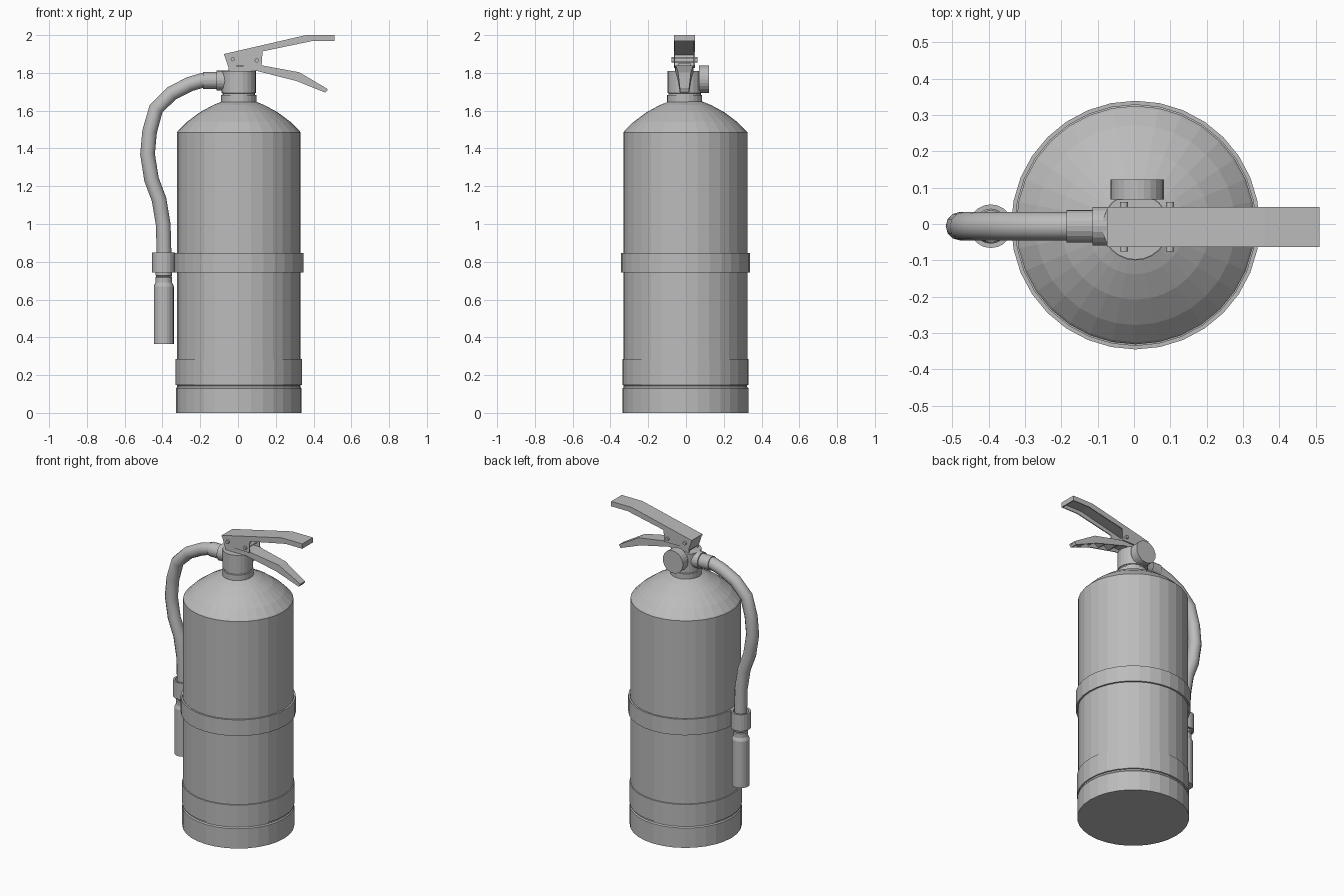
import bpy, bmesh, math
from mathutils import Matrix, Vector

if "Cube" in bpy.data.objects:
    bpy.data.objects.remove(bpy.data.objects["Cube"])

grey = bpy.data.materials.new("plain_grey")
grey.diffuse_color = (0.5, 0.5, 0.5, 1)
grey.use_nodes = True
grey.node_tree.nodes["Principled BSDF"].inputs["Base Color"].default_value = grey.diffuse_color
CX, CY = 0.004, -0.003      # tank axis
LY = -0.008                 # lever centre line


def finish(name, bm):
    bmesh.ops.recalc_face_normals(bm, faces=bm.faces)
    me = bpy.data.meshes.new(name)
    bm.to_mesh(me)
    bm.free()
    me.materials.append(grey)
    ob = bpy.data.objects.new(name, me)
    bpy.context.collection.objects.link(ob)
    return ob


def lathe(name, profile, origin=(0, 0, 0), axis='Z', n=32, closed=False):
    """Revolve (radius, height) points; caps the ends unless closed."""
    bm = bmesh.new()
    rot = {'Z': Matrix.Identity(3),
           'X': Matrix.Rotation(math.pi / 2, 3, 'Y'),
           'Y': Matrix.Rotation(-math.pi / 2, 3, 'X')}[axis]
    rings = []
    for r, h in profile:
        rings.append([bm.verts.new(rot @ Vector((r * math.cos(2 * math.pi * i / n),
                                                 r * math.sin(2 * math.pi * i / n), h))
                                   + Vector(origin)) for i in range(n)])
    pairs = list(zip(rings, rings[1:]))
    if closed:
        pairs.append((rings[-1], rings[0]))
    else:
        bm.faces.new(rings[0])
        bm.faces.new(rings[-1])
    for a, b in pairs:
        for i in range(n):
            j = (i + 1) % n
            bm.faces.new((a[i], a[j], b[j], b[i]))
    return finish(name, bm)


def prism(name, pts, y0, y1):
    """Extrude an xz outline across y; y0 and y1 are functions of x."""
    bm = bmesh.new()
    a = [bm.verts.new((x, y0(x), z)) for x, z in pts]
    b = [bm.verts.new((x, y1(x), z)) for x, z in pts]
    bm.faces.new(a)
    bm.faces.new(b)
    for i in range(len(pts)):
        j = (i + 1) % len(pts)
        bm.faces.new((a[i], a[j], b[j], b[i]))
    return finish(name, bm)


def strip(path, t):
    """Outline of a thin sheet hanging t below a path."""
    return path + [(x, z - t) for x, z in reversed(path)]


# Tank, foot ring and domed shoulder
lathe("tank", [(0.333, 0), (0.333, 0.13), (0.327, 0.137), (0.327, 0.146), (0.334, 0.148),
               (0.334, 0.285), (0.328, 0.286), (0.328, 1.485), (0.322, 1.493),
               (0.275, 1.54), (0.205, 1.592), (0.135, 1.63), (0.09, 1.648)], (CX, CY, 0))

# Strap around the tank and the clip that holds the hose
lathe("strap", [(0.342, 0.742), (0.342, 0.847), (0.331, 0.847), (0.331, 0.742)],
      (CX, CY, 0), closed=True)
lathe("hose_clip", [(0.06, 0.742), (0.06, 0.85), (0.047, 0.85), (0.047, 0.742)],
      (-0.394, -0.006, 0), n=20, closed=True)

# Valve body with neck groove
lathe("valve_body", [(0.093, 1.64), (0.093, 1.682), (0.086, 1.684), (0.086, 1.692),
                     (0.091, 1.694), (0.091, 1.81)], (CX, -0.007, 0), n=24)
prism("valve_stem", [(-0.035, 1.80), (0.06, 1.80), (0.06, 1.85), (-0.035, 1.85)],
      lambda x: LY - 0.035, lambda x: LY + 0.035)

# Gauge on the back of the valve
lathe("gauge", [(0.04, 0.05), (0.04, 0.068), (0.073, 0.068), (0.073, 0.123)],
      (0.009, 0, 1.766), 'Y', n=24)

# Hose coupling
lathe("hose_coupling", [(0.045, -0.185), (0.045, -0.114), (0.053, -0.114), (0.053, -0.05)],
      (0, -0.006, 1.759), 'X', n=20)

# Hose
path = [(-0.15, 1.762), (-0.19, 1.76), (-0.257, 1.74), (-0.354, 1.69), (-0.434, 1.61),
        (-0.468, 1.49), (-0.479, 1.37), (-0.458, 1.236), (-0.418, 1.13),
        (-0.396, 0.997), (-0.392, 0.86), (-0.392, 0.7)]
cu = bpy.data.curves.new("hose", 'CURVE')
cu.dimensions = '3D'
cu.bevel_depth = 0.039
cu.bevel_resolution = 4
cu.use_fill_caps = True
sp = cu.splines.new('POLY')
sp.points.add(len(path) - 1)
for p, (x, z) in zip(sp.points, path):
    p.co = (x, -0.006, z, 1)
cu.materials.append(grey)
bpy.context.collection.objects.link(bpy.data.objects.new("hose", cu))

# Nozzle
lathe("nozzle", [(0.053, 0.366), (0.053, 0.67), (0.044, 0.69), (0.044, 0.718),
                 (0.039, 0.722), (0.044, 0.728), (0.044, 0.742)], (-0.393, -0.006, 0), n=20)

# Upper lever: folded channel open at the bottom, with cheeks round the pins
half = 0.055
top = [(-0.074, 1.90), (0.36, 2.0), (0.51, 2.0)]
prism("upper_lever_plate", strip(top, 0.008), lambda x: LY - half, lambda x: LY + half)
cheek = top + [(0.51, 1.968), (0.39, 1.968), (0.13, 1.914), (0.125, 1.838),
               (0.0, 1.84), (-0.05, 1.825)]
for name, s in (("upper_lever_front_cheek", -1), ("upper_lever_back_cheek", 1)):
    prism(name, cheek, lambda x: LY + s * (half - 0.006), lambda x: LY + s * half)
for name, pts in (("upper_lever_heel", [(-0.074, 1.90), (-0.066, 1.90), (-0.042, 1.827), (-0.05, 1.825)]),
                  ("upper_lever_tip", [(0.503, 2.0), (0.51, 2.0), (0.51, 1.968), (0.503, 1.968)])):
    prism(name, pts, lambda x: LY - half, lambda x: LY + half)


# Lower lever: tapered channel with a zigzag stiffener
def taper(x):
    return 0.049 - 0.025 * max(0, min(1, (x - 0.1) / 0.37))


low_top = [(-0.05, 1.836), (0.125, 1.84), (0.325, 1.803), (0.474, 1.715)]
low_side = low_top + [(0.463, 1.695), (0.31, 1.757), (0.1, 1.81), (-0.05, 1.81)]
prism("lower_lever_plate", strip(low_top, 0.008), lambda x: LY - taper(x), lambda x: LY + taper(x))
for name, s in (("lower_lever_front_side", -1), ("lower_lever_back_side", 1)):
    prism(name, low_side, lambda x: LY + s * (taper(x) - 0.006), lambda x: LY + s * taper(x))
zig = []
for i in range(9):
    x = 0.12 + i * 0.04
    z = 1.833 - (x - 0.125) * 0.185 if x < 0.325 else 1.796 - (x - 0.325) * 0.59
    zig.append((x, z - (0.026 if i % 2 else 0.002)))
prism("lower_lever_stiffener", strip(zig, 0.005), lambda x: LY - taper(x) + 0.003,
      lambda x: LY + taper(x) - 0.003)
prism("lower_lever_tip", [(0.466, 1.72), (0.474, 1.715), (0.463, 1.695), (0.455, 1.699)],
      lambda x: LY - taper(x), lambda x: LY + taper(x))

# Pivot pins
for name, x, z in (("rear_pin", -0.028, 1.872), ("front_pin", 0.099, 1.866)):
    lathe(name, [(0.011, -0.068), (0.011, 0.068)], (x, LY, z), 'Y', n=12)
